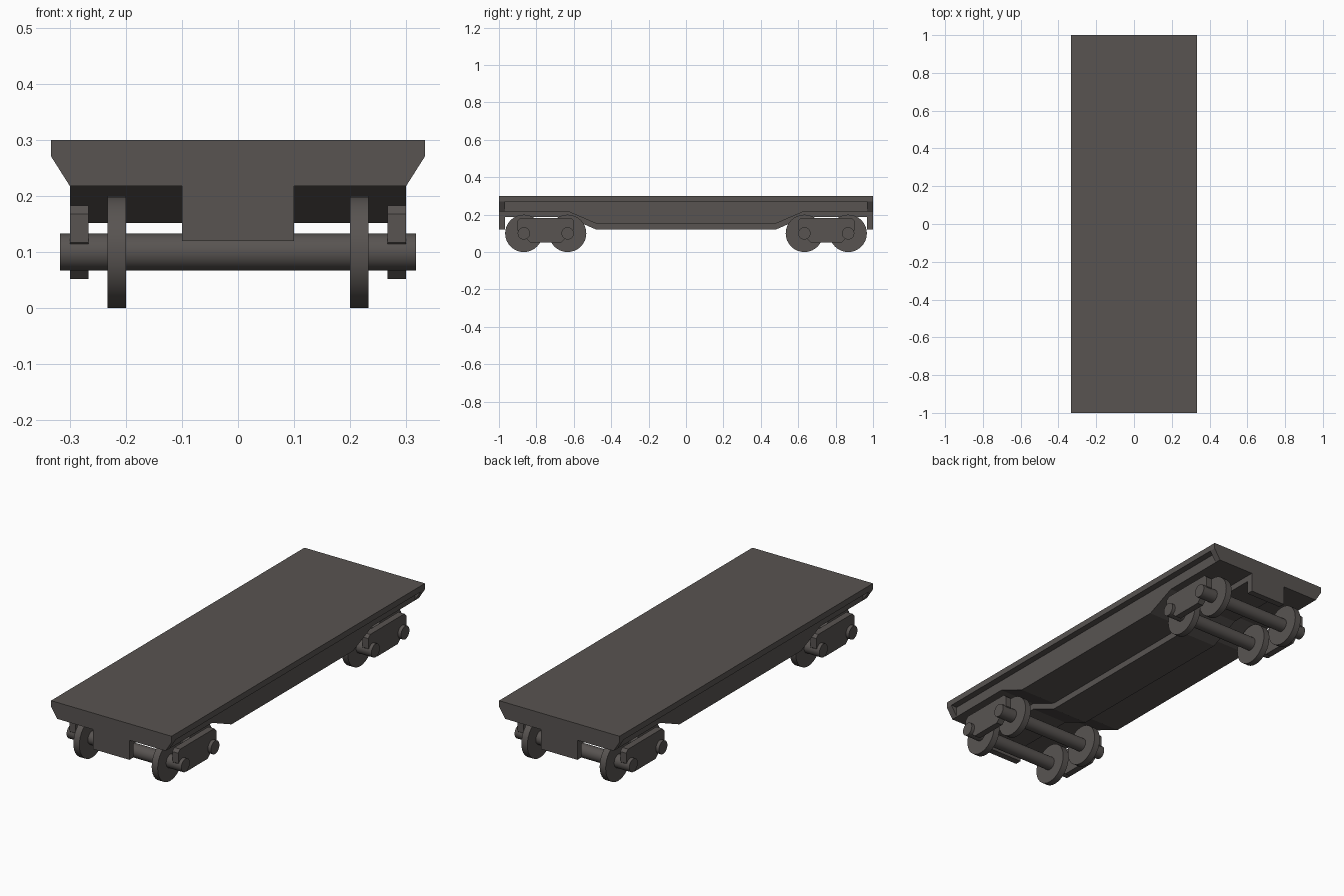
import bpy, bmesh, math
from mathutils import Vector

if "Cube" in bpy.data.objects:
    bpy.data.objects.remove(bpy.data.objects["Cube"])

steel = bpy.data.materials.new("dark grey steel")
steel.diffuse_color = (0.098, 0.088, 0.083, 1)
steel.use_nodes = True
steel.node_tree.nodes["Principled BSDF"].inputs["Base Color"].default_value = steel.diffuse_color


def prism(name, pts, axis, lo, hi):
    """Extrude a profile: axis 'x' takes (y, z) points, axis 'y' takes (x, z)."""
    bm = bmesh.new()
    if axis == 'x':
        vs = [bm.verts.new((lo, a, b)) for a, b in pts]
        step = Vector((hi - lo, 0, 0))
    else:
        vs = [bm.verts.new((a, lo, b)) for a, b in pts]
        step = Vector((0, hi - lo, 0))
    face = bm.faces.new(vs)
    ext = bmesh.ops.extrude_face_region(bm, geom=[face], use_keep_orig=True)
    bmesh.ops.translate(bm, vec=step,
                        verts=[g for g in ext['geom'] if isinstance(g, bmesh.types.BMVert)])
    bmesh.ops.recalc_face_normals(bm, faces=bm.faces)
    me = bpy.data.meshes.new(name)
    bm.to_mesh(me)
    bm.free()
    ob = bpy.data.objects.new(name, me)
    bpy.context.collection.objects.link(ob)
    me.materials.append(steel)
    return ob


def rod(name, x, y, r, length):
    """Smooth cylinder lying along x at axle height."""
    bpy.ops.mesh.primitive_cylinder_add(vertices=32, radius=r, depth=length,
                                        location=(x, y, 0.1),
                                        rotation=(0, math.pi / 2, 0))
    ob = bpy.context.object
    ob.name = name
    ob.data.materials.append(steel)
    bpy.ops.object.shade_smooth_by_angle(angle=math.radians(40))


def mirrored(half):
    return half + [(-a, b) for a, b in reversed(half)]


# deck plate
prism("deck", mirrored([(0.333, 0.27), (0.333, 0.30)]), 'y', -1, 1)

# main body with dropped middle, and the deeper centre beam
prism("body", mirrored([(0.48, 0.152), (0.633, 0.218), (0.97, 0.218), (0.97, 0.27)]),
      'x', -0.30, 0.30)
prism("centre_beam", mirrored([(0.48, 0.12), (0.633, 0.187), (0.97, 0.187), (0.97, 0.225)]),
      'x', -0.10, 0.10)

# end plates with tapered shoulders and a central drop
end = mirrored([(0.10, 0.12), (0.10, 0.218), (0.30, 0.218), (0.333, 0.27)])
prism("front_end_plate", end, 'y', -1, -0.967)
prism("back_end_plate", end, 'y', 0.967, 1)

# bogies: side frames, axles and wheels
frame = mirrored([(0.083, 0.052), (0.15, 0.117), (0.15, 0.168), (0.135, 0.183)])
for centre in (-0.75, 0.75):
    pts = [(a + centre, b) for a, b in frame]
    prism("bogie_frame_right", pts, 'x', 0.267, 0.30)
    prism("bogie_frame_left", pts, 'x', -0.30, -0.267)
    for dy in (-0.117, 0.117):
        rod("axle", 0, centre + dy, 0.033, 0.634)
        for side in (-1, 1):
            rod("wheel", side * 0.2165, centre + dy, 0.1, 0.033)
